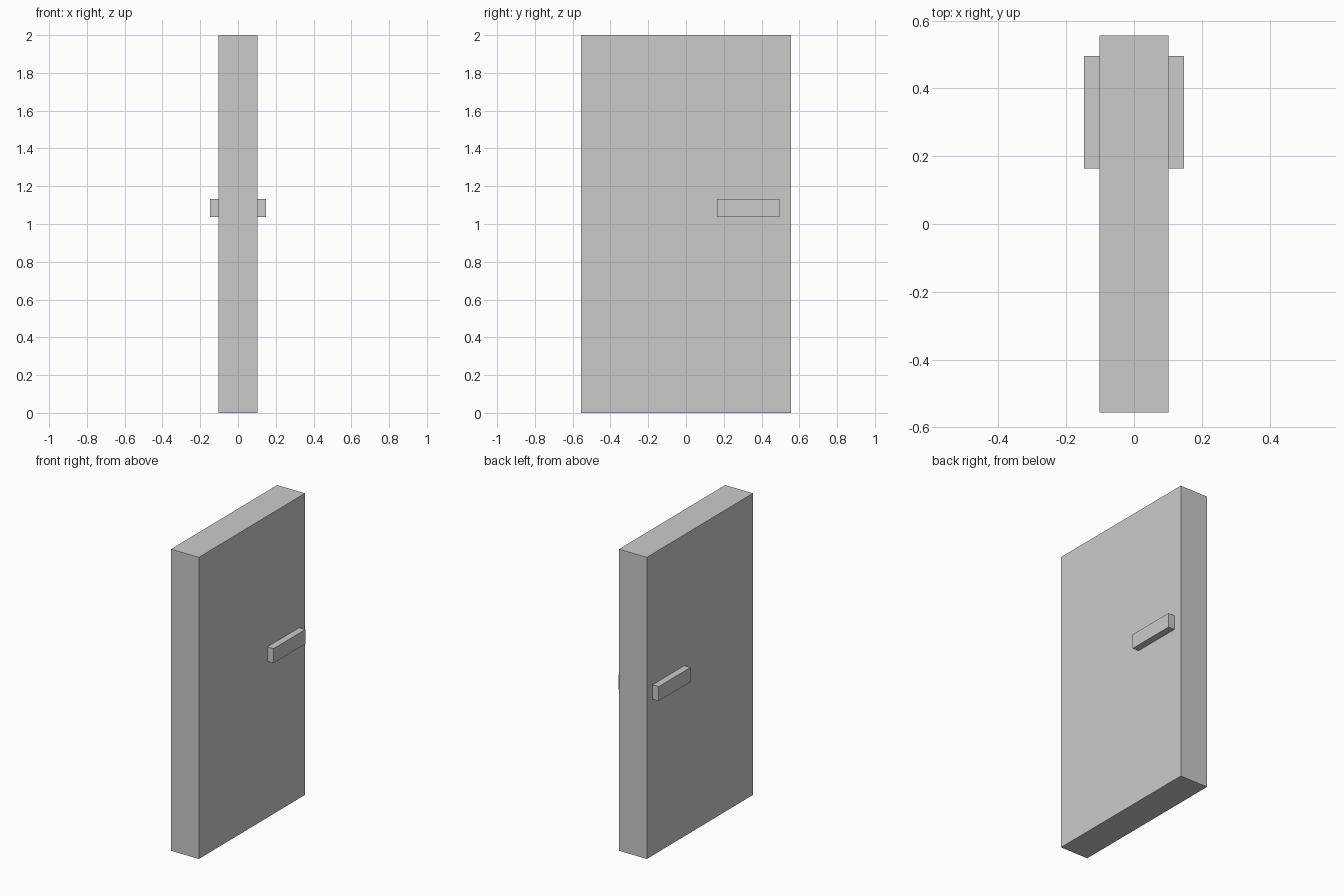
import bpy

if "Cube" in bpy.data.objects:
    bpy.data.objects.remove(bpy.data.objects["Cube"])

DOOR_HALF = 0.102   # half thickness of the slab
HANDLE_OUT = 0.147  # how far each handle reaches from the centre


def box(name, low, high):
    """Add a box spanning two opposite corners."""
    centre = [(a + b) / 2 for a, b in zip(low, high)]
    bpy.ops.mesh.primitive_cube_add(size=1, location=centre)
    obj = bpy.context.object
    obj.name = name
    obj.scale = [b - a for a, b in zip(low, high)]
    bpy.ops.object.transform_apply(location=True, rotation=False, scale=True)
    return obj


# Door slab
door = box("door_panel", (-DOOR_HALF, -0.556, 0), (DOOR_HALF, 0.556, 2))

# Bar handle on one face, mirrored to the other
handle = box("door_handles", (DOOR_HALF, 0.163, 1.036), (HANDLE_OUT, 0.496, 1.132))
mirror = handle.modifiers.new("both_faces", 'MIRROR')
mirror.use_axis = (True, False, False)
mirror.use_mirror_merge = False
